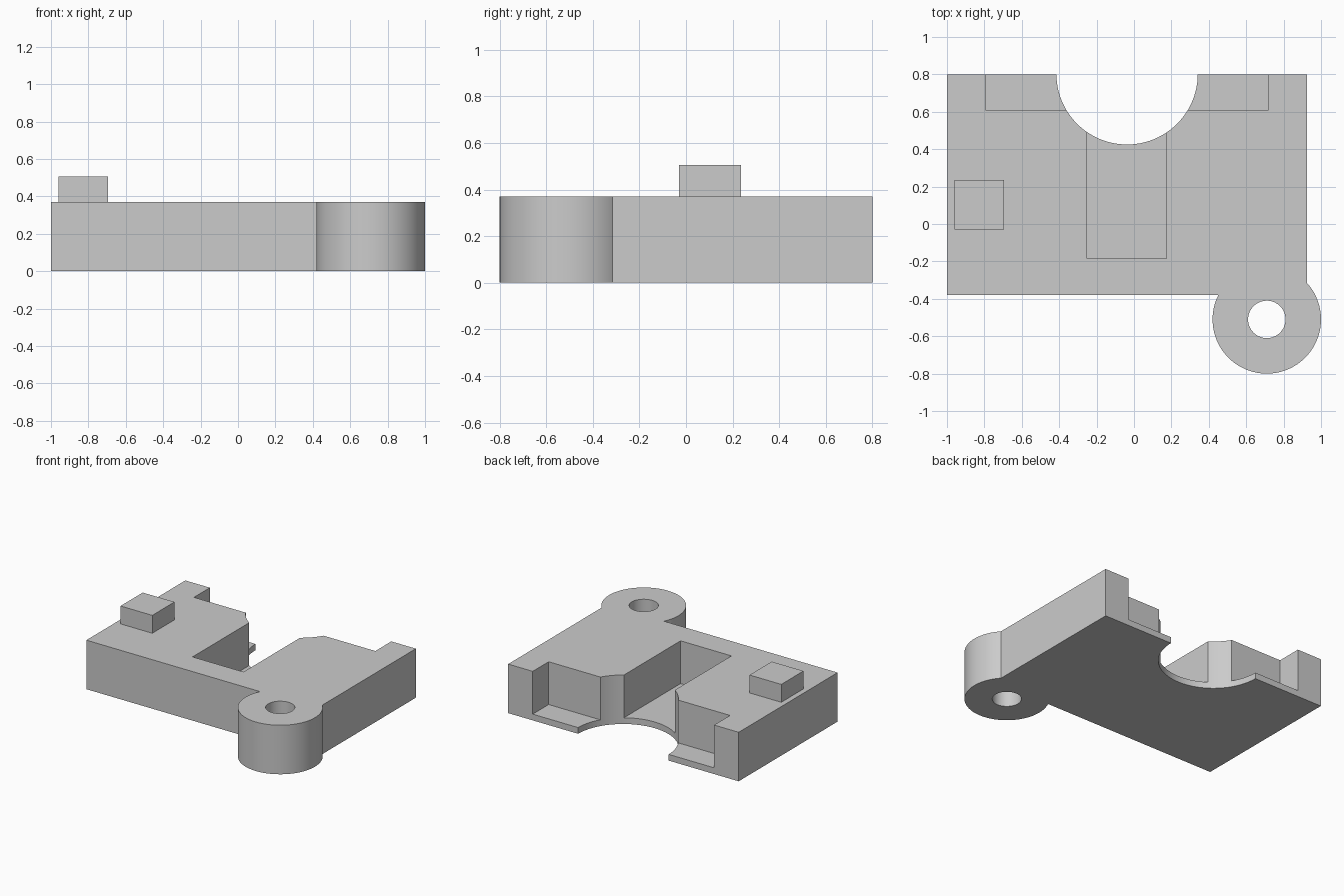
import bpy
import math

cube = bpy.data.objects.get("Cube")
if cube:
    bpy.data.objects.remove(cube, do_unlink=True)

HEIGHT = 0.37
FLOOR = 0.047
OVER = 1.0

grey = bpy.data.materials.new("light grey")
grey.use_nodes = True
grey.diffuse_color = (0.6, 0.6, 0.6, 1)
grey.node_tree.nodes["Principled BSDF"].inputs["Base Color"].default_value = grey.diffuse_color


def box(name, x0, x1, y0, y1, z0, z1):
    bpy.ops.mesh.primitive_cube_add(size=1, location=((x0 + x1) / 2, (y0 + y1) / 2, (z0 + z1) / 2))
    ob = bpy.context.object
    ob.name = name
    ob.scale = (x1 - x0, y1 - y0, z1 - z0)
    bpy.ops.object.transform_apply(location=True, scale=True)
    ob.data.materials.append(grey)
    return ob


def cylinder(name, x, y, radius, z0, z1):
    bpy.ops.mesh.primitive_cylinder_add(vertices=96, radius=radius, depth=z1 - z0,
                                        location=(x, y, (z0 + z1) / 2))
    ob = bpy.context.object
    ob.name = name
    bpy.ops.object.transform_apply(location=True)
    ob.data.materials.append(grey)
    return ob


def combine(body, tool, operation):
    mod = body.modifiers.new(tool.name, "BOOLEAN")
    mod.operation = operation
    mod.solver = "EXACT"
    mod.object = tool
    bpy.context.view_layer.objects.active = body
    bpy.ops.object.modifier_apply(modifier=mod.name)
    bpy.data.objects.remove(tool, do_unlink=True)


# Main plate with the round corner lug
body = box("bracket_body", -1, 0.925, -0.38, 0.8, 0, HEIGHT)
combine(body, cylinder("corner_lug", 0.71, -0.51, 0.29, 0, HEIGHT), "UNION")

# Lug hole, round back notch, rear ledge and central pocket
for cutter in (
    cylinder("lug_hole", 0.71, -0.51, 0.1, -OVER, OVER),
    cylinder("round_notch", -0.037, 0.803, 0.378, -OVER, OVER),
    box("rear_ledge", -0.795, 0.72, 0.61, OVER, FLOOR, OVER),
    box("centre_pocket", -0.25, 0.175, -0.185, 0.7, FLOOR, OVER),
):
    combine(body, cutter, "DIFFERENCE")

# Square locating peg on top
box("locating_peg", -0.96, -0.695, -0.03, 0.235, HEIGHT, 0.505)

# Smooth only the round walls
bpy.ops.object.select_all(action="DESELECT")
body.select_set(True)
bpy.context.view_layer.objects.active = body
bpy.ops.object.shade_smooth_by_angle(angle=math.radians(25))
